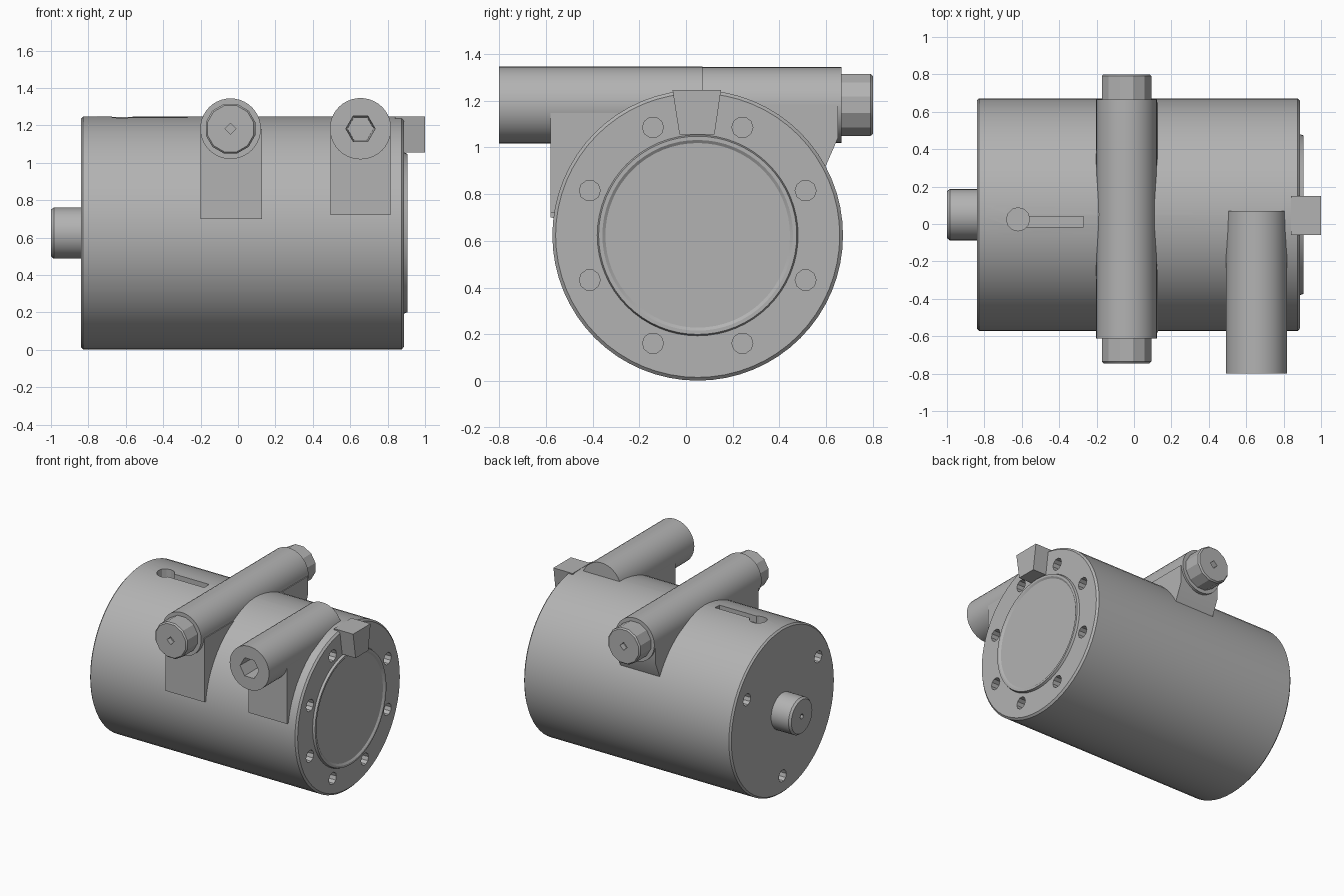
import bpy, bmesh, math
from mathutils import Vector

if "Cube" in bpy.data.objects:
    bpy.data.objects.remove(bpy.data.objects["Cube"])

grey = bpy.data.materials.new("plain_grey")
grey.diffuse_color = (0.45, 0.45, 0.45, 1.0)
grey.use_nodes = True
grey.node_tree.nodes["Principled BSDF"].inputs["Base Color"].default_value = grey.diffuse_color


def finish(name, bm):
    bmesh.ops.remove_doubles(bm, verts=bm.verts, dist=1e-6)
    bmesh.ops.recalc_face_normals(bm, faces=bm.faces)
    me = bpy.data.meshes.new(name)
    bm.to_mesh(me)
    bm.free()
    me.materials.append(grey)
    ob = bpy.data.objects.new(name, me)
    bpy.context.collection.objects.link(ob)
    return ob


def lathe(name, axis, c, profile, n=48, phase=0.0):
    """Closed solid from (distance along axis, radius) rings; c = centre of the other two axes."""
    def place(t, a, b):
        return {"x": (t, a, b), "y": (a, t, b), "z": (a, b, t)}[axis]
    bm = bmesh.new()
    rings = []
    for t, r in profile:
        rings.append([bm.verts.new(place(t, c[0] + r * math.cos(phase + i * math.tau / n),
                                         c[1] + r * math.sin(phase + i * math.tau / n)))
                      for i in range(n)])
    for p, q in zip(rings, rings[1:]):
        for i in range(n):
            j = (i + 1) % n
            bm.faces.new((p[i], p[j], q[j], q[i]))
    bm.faces.new(rings[0])
    bm.faces.new(rings[-1])
    return finish(name, bm)


def slab(name, x0, x1, outline):
    """Outline in (y, z) pushed along x."""
    bm = bmesh.new()
    face = bm.faces.new([bm.verts.new((x0, y, z)) for y, z in outline])
    ext = bmesh.ops.extrude_face_region(bm, geom=[face])
    verts = [v for v in ext["geom"] if isinstance(v, bmesh.types.BMVert)]
    bmesh.ops.translate(bm, verts=verts, vec=Vector((x1 - x0, 0, 0)))
    return finish(name, bm)


def cut(ob, cutters):
    for c in cutters:
        c.hide_render = True
        m = ob.modifiers.new("cut", "BOOLEAN")
        m.operation, m.solver, m.object = "DIFFERENCE", "EXACT", c
    dg = bpy.context.evaluated_depsgraph_get()
    dg.update()
    me = bpy.data.meshes.new_from_object(ob.evaluated_get(dg))
    ob.modifiers.clear()
    ob.data = me
    for c in cutters:
        bpy.data.objects.remove(c)


CY, CZ = 0.05, 0.624          # body axis

# main drum with a raised lip on the right end
body = lathe("body", "x", (CY, CZ), [
    (-0.84, 0.61), (-0.828, 0.622), (0.875, 0.622), (0.888, 0.608),
    (0.888, 0.430), (0.905, 0.424), (0.905, 0.408), (0.896, 0.395)], 64)

# bolt holes in both ends
holes = []
for k in range(8):
    a = math.radians(22.5 + 45 * k)
    holes.append(lathe("cutter", "x", (CY + 0.50 * math.cos(a), CZ + 0.50 * math.sin(a)),
                       [(0.80, 0.045), (0.95, 0.045)], 10))
for k in range(3):
    a = math.radians(30 + 120 * k)
    holes.append(lathe("cutter", "x", (CY + 0.49 * math.cos(a), CZ + 0.49 * math.sin(a)),
                       [(-0.95, 0.045), (-0.74, 0.045)], 10))
# key slot on top: round pocket and tapered groove
holes.append(lathe("cutter", "z", (-0.62, 0.025), [(1.17, 0.062), (1.4, 0.062)], 12))
holes.append(slab("cutter", -0.60, -0.27, [(-0.015, 1.19), (0.04, 1.19), (0.04, 1.4), (-0.015, 1.4)]))
cut(body, holes)

# shaft stub on the left end
shaft = lathe("shaft_stub", "x", (CY, CZ), [(-0.80, 0.137), (-0.985, 0.137), (-1.0, 0.125)], 32)
cut(shaft, [lathe("cutter", "x", (CY, CZ), [(-1.05, 0.02), (-0.95, 0.02)], 6)])

# key block on the rim of the right end
slab("key_block", 0.84, 1.0, [(-0.028, 1.055), (0.122, 1.055), (0.15, 1.247), (-0.058, 1.247)])

# long cross pipe, its end plugs and its saddle
PX, PZ = -0.04, 1.182
lathe("cross_pipe", "y", (PX, PZ), [(-0.612, 0.162), (0.665, 0.162)], 40)
for name, y0, y1 in (("front_plug", -0.58, -0.745), ("back_plug", 0.64, 0.80)):
    d = math.copysign(0.01, y1)
    plug = lathe(name, "y", (PX, PZ), [(y0, 0.137), (y1 - d, 0.137), (y1, 0.128)], 12, math.pi / 12)
    cut(plug, [lathe("cutter", "y", (PX, PZ), [(y1 - 4 * d, 0.03), (y1 + d, 0.03)], 4)])
slab("cross_pipe_saddle", -0.20, 0.128, [(-0.58, 1.18), (-0.58, 0.70), (0.0, 0.65),
                                         (0.585, 0.89), (0.65, 1.04), (0.65, 1.18)])

# short pipe with an open front, and its saddle
short = lathe("short_pipe", "y", (0.655, 1.182), [(-0.80, 0.164), (0.07, 0.164)], 40)
cut(short, [lathe("cutter", "y", (0.655, 1.182), [(-0.85, 0.08), (-0.50, 0.07)], 6)])
saddle = slab("short_pipe_saddle", 0.495, 0.815, [(-0.58, 1.15), (-0.58, 0.72), (0.0, 0.75), (0.03, 1.15)])
cut(saddle, [lathe("cutter", "y", (0.655, 1.182), [(-0.85, 0.12), (-0.50, 0.12)], 16)])

# smooth round sides, sharp edges
for ob in bpy.context.scene.objects:
    ob.select_set(True)
    bpy.context.view_layer.objects.active = ob
bpy.ops.object.shade_smooth_by_angle(angle=math.radians(25))
